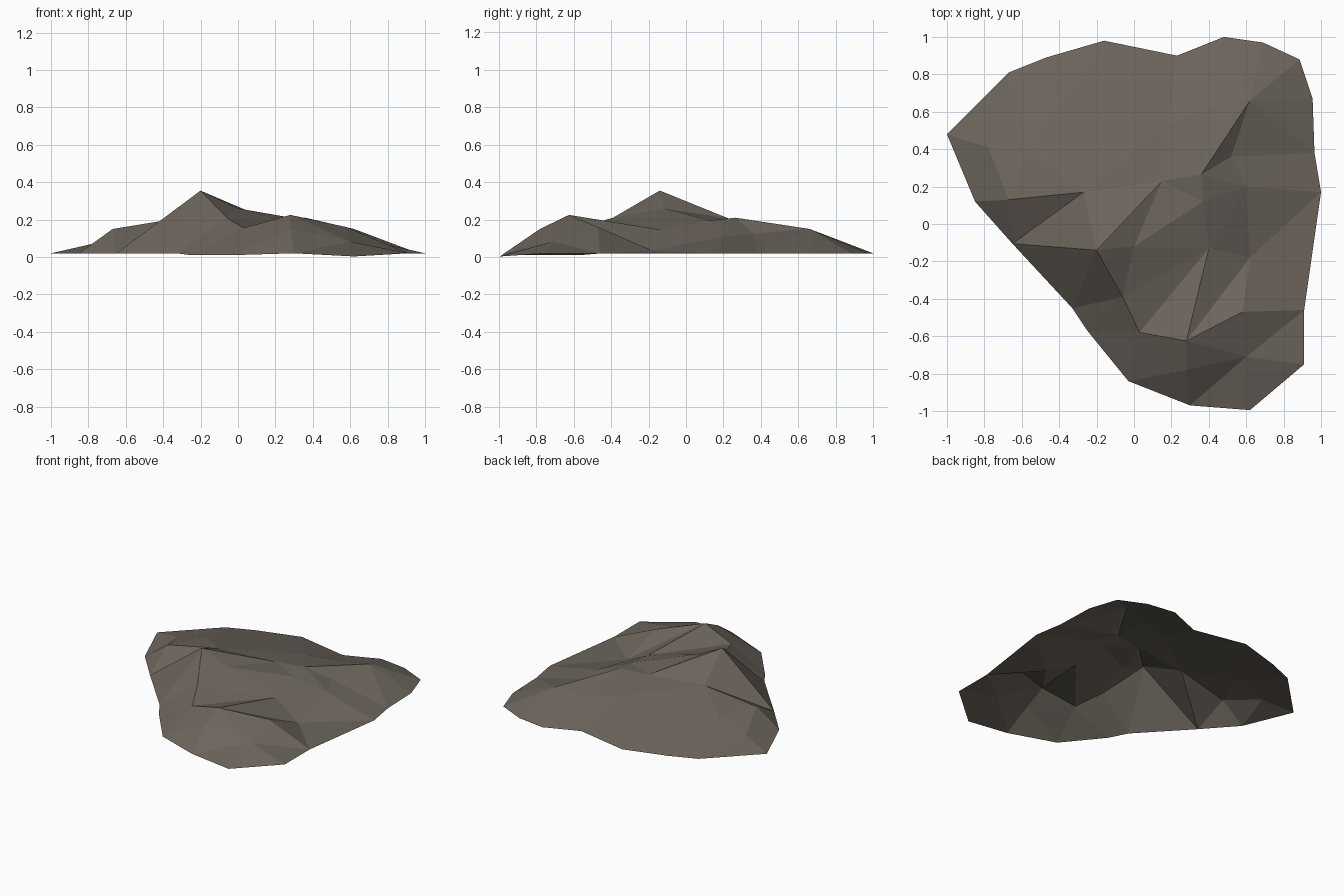
import bpy, bmesh
from mathutils import Vector
from mathutils.geometry import delaunay_2d_cdt

if "Cube" in bpy.data.objects:
    bpy.data.objects.remove(bpy.data.objects["Cube"])

# Base outline, anticlockwise from the front corner (x, y, z)
rim = [(.62, -.995, .003), (.91, -.75, .02), (.91, -.46, .02), (1, .17, .02), (.965, .38, .02),
       (.955, .67, .02), (.885, .88, .02), (.69, .97, .02), (.48, 1, .02), (.23, .9, .02),
       (-.16, .98, .02), (-.47, .89, .02), (-.67, .81, .02), (-1, .48, .02), (-.85, .12, .02),
       (-.65, -.105, .02), (-.33, -.45, .02), (-.25, -.57, .01), (-.03, -.84, .01), (.3, -.97, .02)]

# Peaks, ridge points and hollows
spots = {
    "peak": (-.2, -.14, .355), "saddle": (0, -.12, .26), "ridge": (-.06, -.39, .21),
    "dip": (.03, -.58, .155), "knob": (.28, -.625, .225), "toe": (.28, -.78, .15),
    "shoulder": (.58, -.47, .16), "apron": (.6, -.71, .083), "hollow": (.4, -.13, .145),
    "gully": (.62, -.18, .035), "spine": (.15, .23, .205), "mid": (.37, .12, .195),
    "crest": (.36, .265, .21), "hump": (.62, .66, .15), "notch": (.52, .36, .125),
    "east": (.6, .2, .11), "valley": (.42, .62, .13), "north": (.18, .53, .15),
    "west": (-.27, .17, .215), "bluff": (-.67, .13, .15), "left": (-.78, .41, .07),
    "back": (-.55, .4, .14),
}

# Crease paths that must be kept as edges (numbers are outline points)
creases = [
    "peak ridge dip knob shoulder 2 gully knob toe 19",
    "knob hollow dip 18 toe apron 0",
    "shoulder gully hollow saddle peak spine saddle mid spine crest mid",
    "saddle ridge hollow",
    "crest hump notch crest valley 9",
    "peak west spine",
    "west bluff 15 west back",
    "peak 15",
    "peak 16 ridge",
    "14 bluff left 13",
    "left 14",
    "knob apron shoulder",
    "1 apron 2",
]

names = [str(i) for i in range(len(rim))] + list(spots)
pts = rim + list(spots.values())
edges = []
for path in creases:
    ids = [names.index(n) for n in path.split()]
    edges += zip(ids, ids[1:])
out = delaunay_2d_cdt([Vector(p[:2]) for p in pts], edges, [list(range(len(rim)))], 1, 1e-5)

# Open faceted shell
bm = bmesh.new()
vs = []
for co, src in zip(out[0], out[3]):
    z = pts[src[0]][2] if src else .15
    vs.append(bm.verts.new((co.x, co.y, z)))
for f in out[2]:
    bm.faces.new([vs[i] for i in f])
bm.normal_update()
for f in bm.faces:
    if f.normal.z < 0:
        f.normal_flip()

me = bpy.data.meshes.new("rock_mound")
bm.to_mesh(me)
bm.free()
rock = bpy.data.objects.new("rock_mound", me)
bpy.context.collection.objects.link(rock)
stone = bpy.data.materials.new("brown grey stone")
stone.diffuse_color = (.15, .13, .108, 1)
stone.use_nodes = True
stone.node_tree.nodes["Principled BSDF"].inputs["Base Color"].default_value = stone.diffuse_color
me.materials.append(stone)
